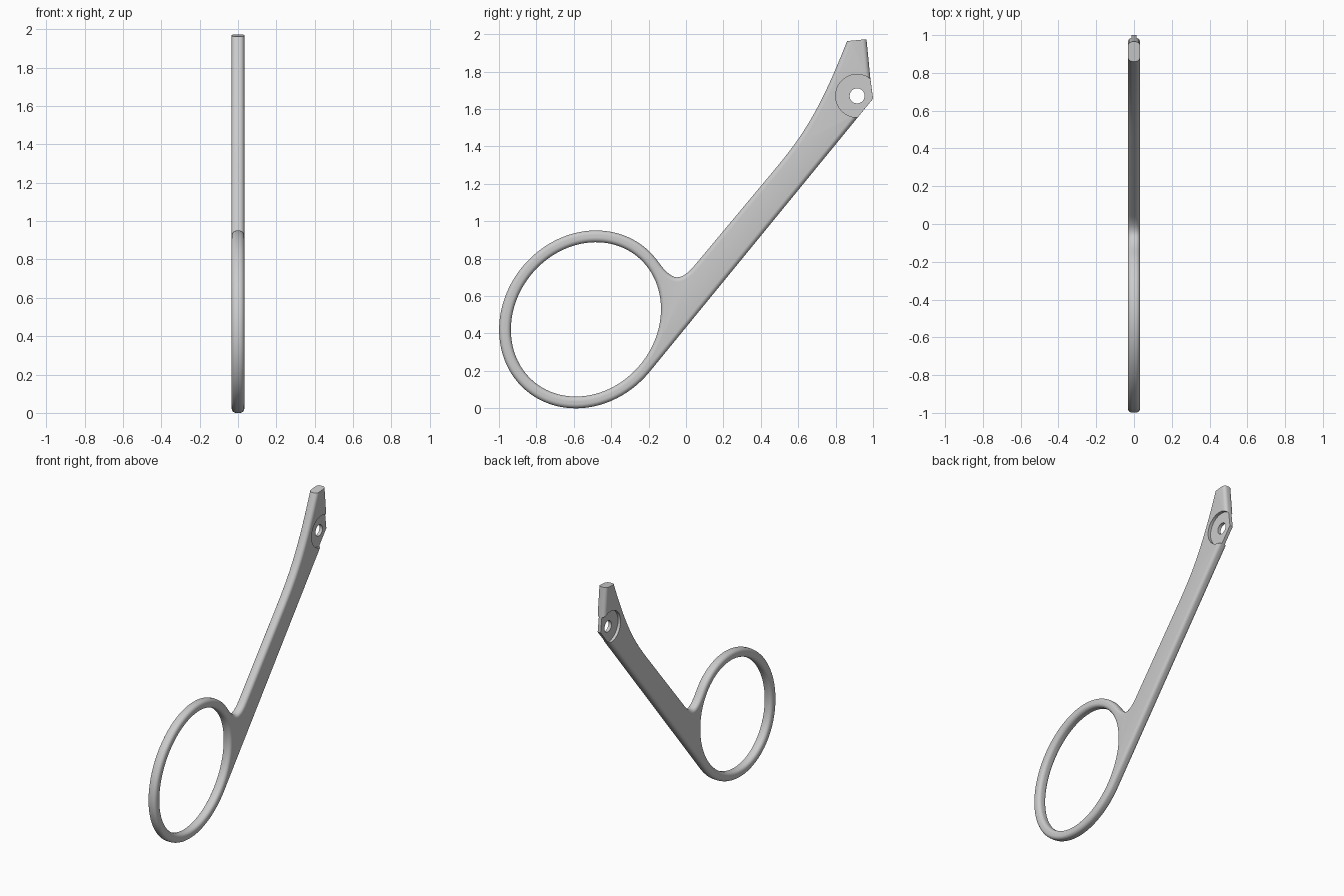
import bpy, bmesh, math
from mathutils import Matrix, Vector
from mathutils.geometry import interpolate_bezier

if "Cube" in bpy.data.objects:
    bpy.data.objects.remove(bpy.data.objects["Cube"])

ANG = math.radians(50.8)          # arm direction, also the ring's long axis
CENTRE = Vector((-0.535, 0.475))  # ring centre in (y, z)
HALF, ROUND = 0.033, 0.024        # half thickness, edge rounding


def ellipse(a, b, start, end, n):
    rot = Matrix.Rotation(ANG, 2)
    ts = [math.radians(start + (end - start) * i / n) for i in range(n + 1)]
    return [CENTRE + rot @ Vector((a * math.cos(t), b * math.sin(t))) for t in ts]


def bezier(p0, h0, h1, p1, n):
    pts = [Vector((*p, 0)) for p in (p0, h0, h1, p1)]
    return [p.to_2d() for p in interpolate_bezier(*pts, n)]


def cut(target, cutter):
    mod = target.modifiers.new("cut", 'BOOLEAN')
    mod.operation, mod.solver, mod.object = 'DIFFERENCE', 'EXACT', cutter
    cutter.hide_render = True
    bpy.context.view_layer.objects.active = target
    bpy.ops.object.modifier_apply(modifier=mod.name)
    bpy.data.objects.remove(cutter)


def cylinder_x(x, y, z, r, depth):
    bpy.ops.mesh.primitive_cylinder_add(vertices=64, radius=r, depth=depth,
                                        location=(x, y, z), rotation=(0, math.pi / 2, 0))
    return bpy.context.object


# Outline: round the ring, through the crotch fillet, up the arm to the tip
outer = ellipse(0.497, 0.441, -90, -374, 110)
end = outer[-1]
outer += bezier(end, end + Vector((0.029, -0.041)), (-0.08, 0.70), (-0.048, 0.70), 9)[1:]
outer += bezier((-0.048, 0.70), (-0.015, 0.70), (0.018, 0.73), (0.043, 0.76), 9)[1:]
outer += bezier((0.444, 1.24), (0.60, 1.427), (0.70, 1.55), (0.861, 1.963), 28)
outer += [Vector(p) for p in ((0.90, 2.063), (0.956, 2.063), (0.985, 1.77), (1.0, 1.655))]
inner = ellipse(0.434, 0.378, 0, 360, 128)[:-1]

# Handle body: filled curve with rounded edges, stood up in the yz plane
curve = bpy.data.curves.new("handle_profile", 'CURVE')
curve.dimensions, curve.fill_mode = '2D', 'BOTH'
curve.extrude, curve.bevel_depth = HALF - ROUND, ROUND
curve.offset, curve.bevel_resolution = -ROUND, 5
for pts in (outer, inner):
    spline = curve.splines.new('POLY')
    spline.points.add(len(pts) - 1)
    for sp, p in zip(spline.points, pts):
        sp.co = (p.x, p.y, 0, 1)
    spline.use_cyclic_u = True
handle = bpy.data.objects.new("scissor_handle", curve)
bpy.context.collection.objects.link(handle)
bpy.context.view_layer.objects.active = handle
handle.select_set(True)
bpy.ops.object.convert(target='MESH')
handle = bpy.context.object
bm = bmesh.new()
bm.from_mesh(handle.data)
bmesh.ops.remove_doubles(bm, verts=bm.verts, dist=1e-4)
bm.transform(Matrix(((0, 0, 1, 0), (1, 0, 0, 0), (0, 1, 0, 0), (0, 0, 0, 1))))
bmesh.ops.recalc_face_normals(bm, faces=bm.faces)
bm.to_mesh(handle.data)
bm.free()

# Flat cut across the tip
tilt = math.atan2(0.01, 0.107)
bpy.ops.mesh.primitive_cube_add(size=0.4, rotation=(tilt, 0, 0),
                                location=(0, 0.914 - 0.2 * math.sin(tilt), 1.968 + 0.2 * math.cos(tilt)))
cut(handle, bpy.context.object)

# Pivot recess on both sides, leaving a thin plate, and the pivot hole
for side in (-1, 1):
    cut(handle, cylinder_x(side * (0.012 + 0.05), 0.915, 1.67, 0.115, 0.1))
cut(handle, cylinder_x(0, 0.915, 1.67, 0.04, 0.3))

bpy.ops.object.select_all(action='DESELECT')
handle.select_set(True)
bpy.context.view_layer.objects.active = handle
bpy.ops.object.shade_smooth_by_angle(angle=math.radians(30))
